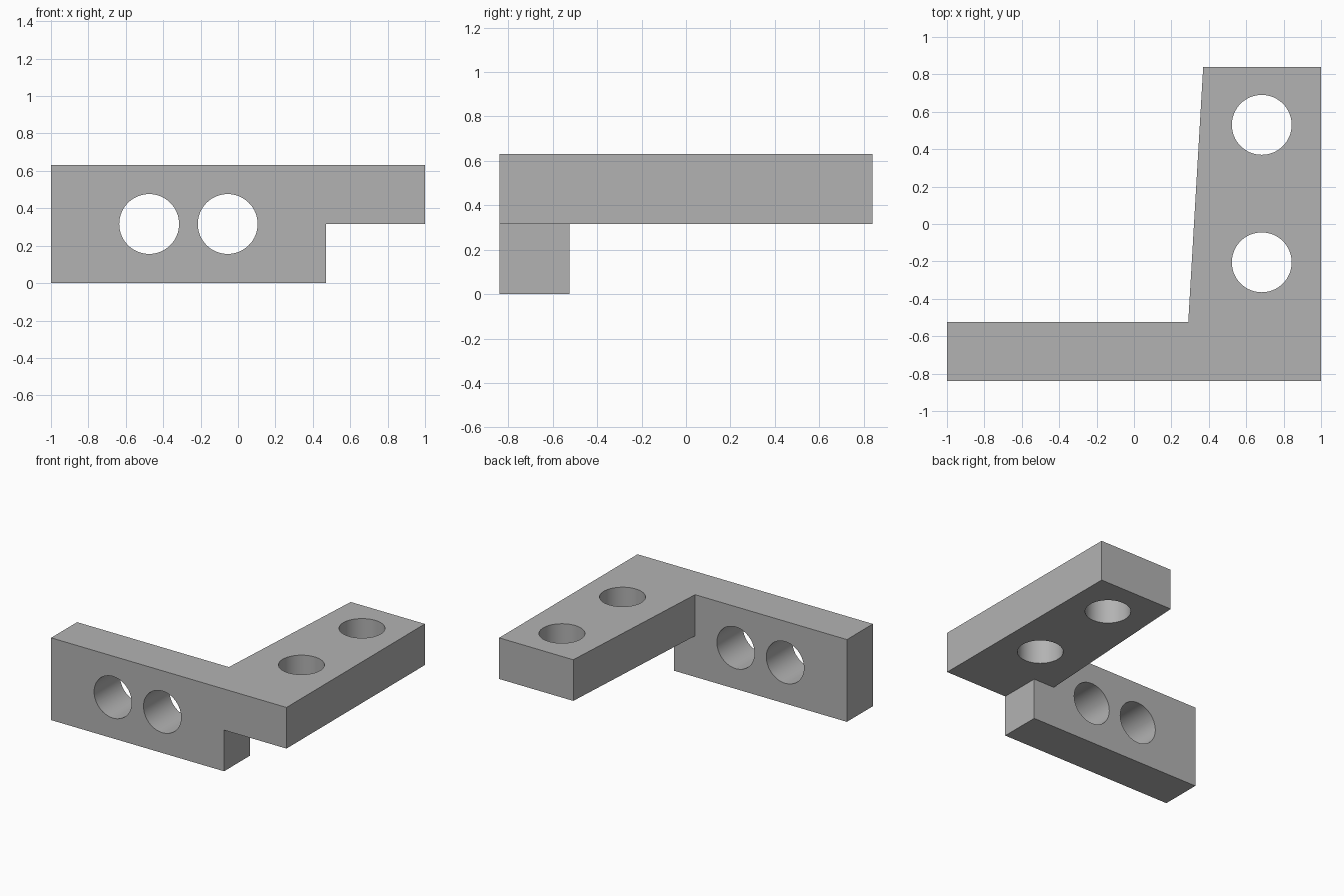
import bpy
import bmesh
import math
from mathutils import Vector

cube = bpy.data.objects.get("Cube")
if cube:
    bpy.data.objects.remove(cube, do_unlink=True)

FRONT, BACK = -0.84, 0.84
WALL_BACK = -0.525
MID, TOP = 0.316, 0.632
HOLE_R = 0.16

grey = bpy.data.materials.new("plain grey")
grey.use_nodes = True
colour = (0.45, 0.45, 0.45, 1)
grey.diffuse_color = colour
grey.node_tree.nodes["Principled BSDF"].inputs["Base Color"].default_value = colour


def prism(name, outline, offset):
    """Extrude a flat outline along the offset into a closed solid."""
    bm = bmesh.new()
    face = bm.faces.new([bm.verts.new(p) for p in outline])
    result = bmesh.ops.extrude_face_region(bm, geom=[face], use_keep_orig=True)
    moved = [v for v in result["geom"] if isinstance(v, bmesh.types.BMVert)]
    bmesh.ops.translate(bm, verts=moved, vec=Vector(offset))
    bmesh.ops.recalc_face_normals(bm, faces=bm.faces)
    mesh = bpy.data.meshes.new(name)
    bm.to_mesh(mesh)
    bm.free()
    mesh.materials.append(grey)
    obj = bpy.data.objects.new(name, mesh)
    bpy.context.collection.objects.link(obj)
    return obj


def combine(target, tool, operation):
    """Apply a boolean and discard the tool object."""
    mod = target.modifiers.new(operation.lower(), "BOOLEAN")
    mod.operation = operation
    mod.solver = "EXACT"
    mod.object = tool
    bpy.context.view_layer.objects.active = target
    bpy.ops.object.modifier_apply(modifier=mod.name)
    bpy.data.objects.remove(tool, do_unlink=True)


def drill(target, location, rotation):
    bpy.ops.mesh.primitive_cylinder_add(
        vertices=64, radius=HOLE_R, depth=0.6, location=location, rotation=rotation)
    cutter = bpy.context.object
    cutter.name = "hole_cutter"
    cutter.hide_render = True
    cutter.data.materials.append(grey)
    combine(target, cutter, "DIFFERENCE")


# Upright front wall, stepped under its left end
wall_profile = [(-1, 0), (0.47, 0), (0.47, MID), (1, MID), (1, TOP), (-1, TOP)]
bracket = prism("angle_bracket", [(x, FRONT, z) for x, z in wall_profile],
                (0, WALL_BACK - FRONT, 0))

# Flat arm running back, with a slightly slanted inner side
arm_plan = [(0.29, WALL_BACK), (1, WALL_BACK), (1, BACK), (0.37, BACK)]
arm = prism("flat_arm", [(x, y, MID) for x, y in arm_plan], (0, 0, TOP - MID))
combine(bracket, arm, "UNION")

# Bolt holes through the wall and through the arm
for x in (-0.475, -0.055):
    drill(bracket, (x, (FRONT + WALL_BACK) / 2, MID), (math.pi / 2, 0, 0))
for y in (-0.205, 0.53):
    drill(bracket, (0.683, y, (MID + TOP) / 2), (0, 0, 0))

# Smooth hole walls, sharp outer edges
bpy.ops.object.select_all(action="DESELECT")
bracket.select_set(True)
bpy.context.view_layer.objects.active = bracket
bpy.ops.object.shade_smooth_by_angle(angle=math.radians(30))
